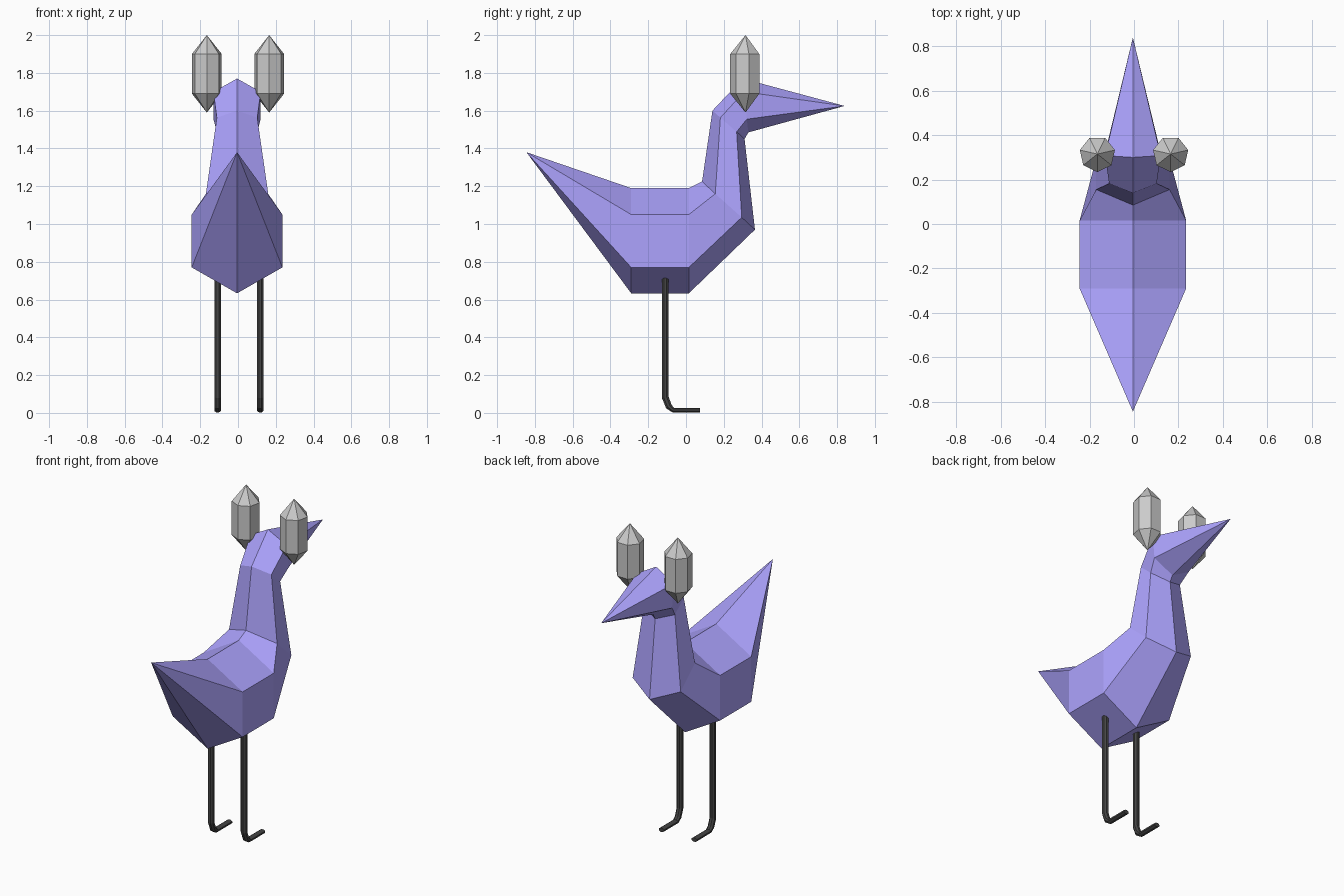
import bpy, bmesh
from math import sin, cos, pi

if "Cube" in bpy.data.objects:
    bpy.data.objects.remove(bpy.data.objects["Cube"])


def material(name, color):
    m = bpy.data.materials.new(name)
    m.diffuse_color = (*color, 1)
    m.use_nodes = True
    m.node_tree.nodes["Principled BSDF"].inputs["Base Color"].default_value = m.diffuse_color
    return m


def loft(name, rings, mat=None):
    """Bridge a chain of rings; a one-point ring is a tip, others get capped."""
    bm = bmesh.new()
    loops = [[bm.verts.new(p) for p in ring] for ring in rings]
    for a, b in zip(loops, loops[1:]):
        n = max(len(a), len(b))
        for i in range(n):
            j = (i + 1) % n
            if len(a) == 1:
                bm.faces.new((a[0], b[j], b[i]))
            elif len(b) == 1:
                bm.faces.new((a[i], a[j], b[0]))
            else:
                bm.faces.new((a[i], a[j], b[j], b[i]))
    for end in (loops[0], loops[-1]):
        if len(end) > 2:
            bm.faces.new(end)
    bmesh.ops.recalc_face_normals(bm, faces=bm.faces)
    me = bpy.data.meshes.new(name)
    bm.to_mesh(me)
    bm.free()
    ob = bpy.data.objects.new(name, me)
    bpy.context.collection.objects.link(ob)
    if mat:
        me.materials.append(mat)
    return ob


blue = material("blue", (0.42, 0.37, 1.0))
black = material("black", (0.06, 0.06, 0.06))

# Body: hexagonal sections from tail tip to beak tip
CX = -0.005


def hexagon(w, top, upper, lower, bottom):
    return [(CX, *top), (CX + w, *upper), (CX + w, *lower),
            (CX, *bottom), (CX - w, *lower), (CX - w, *upper)]


def belly(y):
    return hexagon(0.24, (y, 1.19), (y, 1.05), (y, 0.77), (y, 0.633))


loft("bird_body", [
    [(CX, -0.845, 1.38)],
    belly(-0.29),
    belly(0.015),
    hexagon(0.165, (0.085, 1.225), (0.155, 1.16), (0.295, 1.035), (0.365, 0.97)),
    hexagon(0.107, (0.14, 1.60), (0.182, 1.563), (0.268, 1.488), (0.31, 1.45)),
    hexagon(0.125, (0.30, 1.77), (0.308, 1.70), (0.322, 1.555), (0.33, 1.485)),
    [(CX, 0.84, 1.625)],
], blue)


# Legs: bent tube flattening into a foot
def leg_ring(x, y, z, dy, dz, r=0.0175, n=8):
    ring = []
    for i in range(n):
        t = 2 * pi * (i + 0.5) / n
        ring.append((x + r * cos(t) / cos(pi / n),
                     y + dy * sin(t) / cos(pi / n),
                     z + dz * sin(t) / cos(pi / n)))
    return ring


for side, x in (("left", -0.108), ("right", 0.118)):
    loft(side + "_leg", [
        leg_ring(x, -0.11, 0.715, 0.0175, 0),
        leg_ring(x, -0.11, 0.083, 0.0175, 0.004),
        leg_ring(x, -0.091, 0.034, 0.014, 0.010),
        leg_ring(x, -0.068, 0.015, 0.004, 0.012),
        leg_ring(x, 0.073, 0.015, 0, 0.012),
    ], black)

# Eye pods: seven-sided prisms with pointed ends
for side, x in (("left", -0.165), ("right", 0.165)):
    y, r = 0.315, 0.081
    rings = [[(x + r * sin(2 * pi * i / 7), y - r * cos(2 * pi * i / 7), z)
              for i in range(7)] for z in (1.69, 1.90)]
    loft(side + "_eye", [[(x, y, 1.59)], *rings, [(x, y, 2.0)]])
